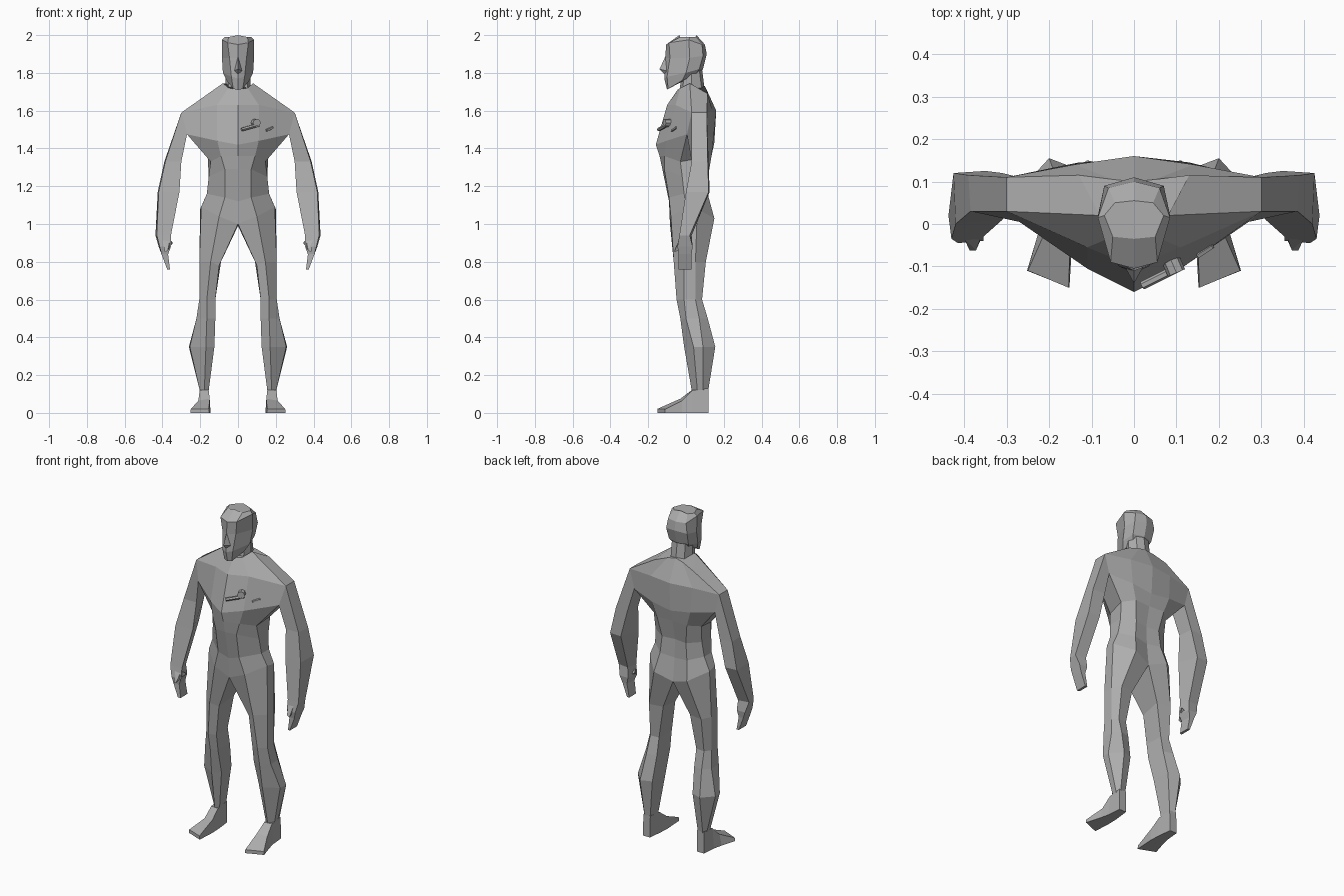
import bpy, bmesh, math
from mathutils import Vector

grey = bpy.data.materials.new("plain_grey")
grey.diffuse_color = (0.42, 0.42, 0.42, 1)


def finish(name, bm):
    bmesh.ops.recalc_face_normals(bm, faces=bm.faces)
    mesh = bpy.data.meshes.new(name)
    bm.to_mesh(mesh)
    bm.free()
    mesh.materials.append(grey)
    ob = bpy.data.objects.new(name, mesh)
    bpy.context.collection.objects.link(ob)
    return ob


def loft(name, rings, cap_start=False, cap_end=False, skip=()):
    """Skin closed rings; skip holds (band, segment) pairs left open."""
    bm = bmesh.new()
    vs = [[bm.verts.new(p) for p in r] for r in rings]
    n = len(rings[0])
    for b in range(len(vs) - 1):
        for i in range(n):
            if (b, i) not in skip:
                j = (i + 1) % n
                bm.faces.new((vs[b][i], vs[b][j], vs[b + 1][j], vs[b + 1][i]))
    if cap_start:
        bm.faces.new(vs[0])
    if cap_end:
        bm.faces.new(vs[-1])
    return finish(name, bm)


def hull(name, pts):
    bm = bmesh.new()
    for p in pts:
        bm.verts.new(p)
    bmesh.ops.convex_hull(bm, input=bm.verts)
    return finish(name, bm)


def full(half):
    """Complete a front-to-back half ring across x = 0."""
    return half + [(-x, y, z) for x, y, z in half[-2:0:-1]]


def side(pts, s):
    return [(s * x, y, z) for x, y, z in pts]


def level(z, *xy):
    return [(x, y, z) for x, y in xy]


# Torso, crotch to trapezius; shoulder sockets stay open for the arms
crotch = [(0, -.085, 1.0), (.10, -.08, 1.04), (.195, 0, 1.09),
          (.20, .06, 1.08), (.11, .15, 1.03), (0, .125, .99)]
torso = [
    crotch,
    [(0, -.09, 1.12), (.07, -.09, 1.14), (.165, -.01, 1.16),
     (.165, .06, 1.16), (.09, .12, 1.14), (0, .11, 1.13)],
    [(0, -.125, 1.29), (.07, -.115, 1.29), (.155, -.02, 1.25),
     (.155, .07, 1.25), (.08, .115, 1.24), (0, .105, 1.24)],
    [(0, -.14, 1.36), (.09, -.115, 1.36), (.145, -.03, 1.33),
     (.16, .08, 1.35), (.10, .135, 1.36), (0, .13, 1.36)],
    [(0, -.16, 1.42), (.11, -.105, 1.44), (.27, .005, 1.475),
     (.27, .11, 1.475), (.13, .145, 1.45), (0, .15, 1.43)],
    [(0, -.10, 1.63), (.11, -.055, 1.63), (.30, .03, 1.59),
     (.30, .11, 1.59), (.14, .14, 1.60), (0, .16, 1.60)],
    [(0, -.045, 1.71), (.05, -.03, 1.72), (.08, .02, 1.745),
     (.13, .115, 1.69), (.05, .105, 1.72), (0, .10, 1.73)],
]
loft("torso", [full(r) for r in torso], cap_end=True, skip={(4, 2), (4, 7)})

# Neck
loft("neck", [full(level(z, (0, -.035 + d), (.05, -.02 + d), (.065, .03),
                         (.045, .085 - d), (0, .10 - d)))
              for z, d in ((1.70, 0), (1.82, .015))])

# Head
head = [
    [(0, -.10, 1.71), (.025, -.095, 1.715), (.06, -.02, 1.76),
     (.05, .05, 1.79), (0, .06, 1.79)],
    [(0, -.115, 1.77), (.035, -.10, 1.78), (.08, 0, 1.80),
     (.065, .07, 1.82), (0, .09, 1.82)],
    [(0, -.11, 1.88), (.045, -.085, 1.88), (.085, .02, 1.88),
     (.07, .09, 1.89), (0, .11, 1.90)],
    [(0, -.105, 1.95), (.055, -.09, 1.96), (.085, .015, 1.975),
     (.06, .085, 1.95), (0, .10, 1.95)],
    [(0, -.035, 2.0), (.05, -.03, 1.99), (.07, .02, 1.99),
     (.045, .05, 1.99), (0, .055, 2.0)],
]
loft("head", [full(r) for r in head], cap_start=True, cap_end=True)
hull("nose", [(0, -.14, 1.82), (0, -.108, 1.89), (.022, -.10, 1.81),
              (-.022, -.10, 1.81), (0, -.11, 1.79)])

# Limb sections
arm = [
    [(.30, .03, 1.59), (.30, .11, 1.59), (.27, .11, 1.475), (.27, .005, 1.475)],
    level(1.33, (.385, .03), (.39, .115), (.31, .12), (.30, .03)),
    level(1.17, (.42, 0), (.425, .12), (.35, .125), (.31, .01)),
    level(.94, (.43, -.035), (.437, .02), (.37, .03), (.355, -.03)),
]
hand = [
    arm[-1],
    level(.88, (.415, -.045), (.42, .035), (.365, .035), (.355, -.04)),
    level(.84, (.405, -.04), (.405, .03), (.375, .03), (.37, -.035)),
    level(.76, (.375, -.04), (.375, .03), (.36, .03), (.36, -.035)),
]
thumb = [(.36, -.03, .92), (.40, -.035, .92), (.385, 0, .88),
         (.345, 0, .90), (.372, -.062, .86), (.387, -.062, .85)]
leg = [
    crotch,
    [(.10, -.04, .78), (.145, -.065, .80), (.205, -.01, .80),
     (.205, .05, .80), (.175, .105, .80), (.09, .09, .80)],
    level(.60, (.12, -.035), (.165, -.05), (.205, -.01),
          (.205, .05), (.18, .085), (.125, .08)),
    level(.50, (.12, -.02), (.165, -.03), (.22, 0),
          (.22, .07), (.185, .115), (.125, .10)),
    level(.35, (.125, .02), (.17, -.01), (.255, .04),
          (.26, .09), (.20, .155), (.135, .13)),
    level(.12, (.155, .045), (.178, .03), (.203, .06),
          (.203, .09), (.195, .118), (.16, .115)),
]
# Foot, heel to toe: inner and outer edges of sole and top
foot = [
    [(.158, .12, 0), (.205, .12, 0), (.203, .118, .13), (.157, .118, .13)],
    [(.148, .03, 0), (.212, .035, 0), (.203, .035, .12), (.155, .03, .12)],
    [(.145, -.03, 0), (.225, -.02, 0), (.21, -.02, .065), (.15, -.03, .075)],
    [(.152, -.15, 0), (.252, -.11, 0), (.25, -.11, .02), (.154, -.15, .022)],
]
for s, tag in ((1, "left"), (-1, "right")):
    def mirrored(rings):
        return [side(r, s) for r in rings]
    loft(tag + "_arm", mirrored(arm))
    loft(tag + "_hand", mirrored(hand), cap_end=True)
    hull(tag + "_thumb", side(thumb, s))
    loft(tag + "_leg", mirrored(leg))
    loft(tag + "_foot", mirrored(foot), cap_start=True, cap_end=True)


# Small clasp on the chest: a bar, a round stud and a separate chip
def rod(name, a, b, r, sides):
    a, b = Vector(a), Vector(b)
    q = (b - a).to_track_quat('Z', 'Y')
    turn = [2 * math.pi * i / sides for i in range(sides)]
    ring = [q @ Vector((r * math.cos(t), r * math.sin(t), 0)) for t in turn]
    return loft(name, [[p + c for c in ring] for p in (a, b)], True, True)


rod("chest_bar", (.02, -.145, 1.50), (.11, -.10, 1.525), .010, 6)
rod("chest_stud", (.10, -.115, 1.535), (.085, -.08, 1.535), .022, 8)
rod("chest_chip", (.15, -.075, 1.495), (.185, -.052, 1.51), .007, 5)
